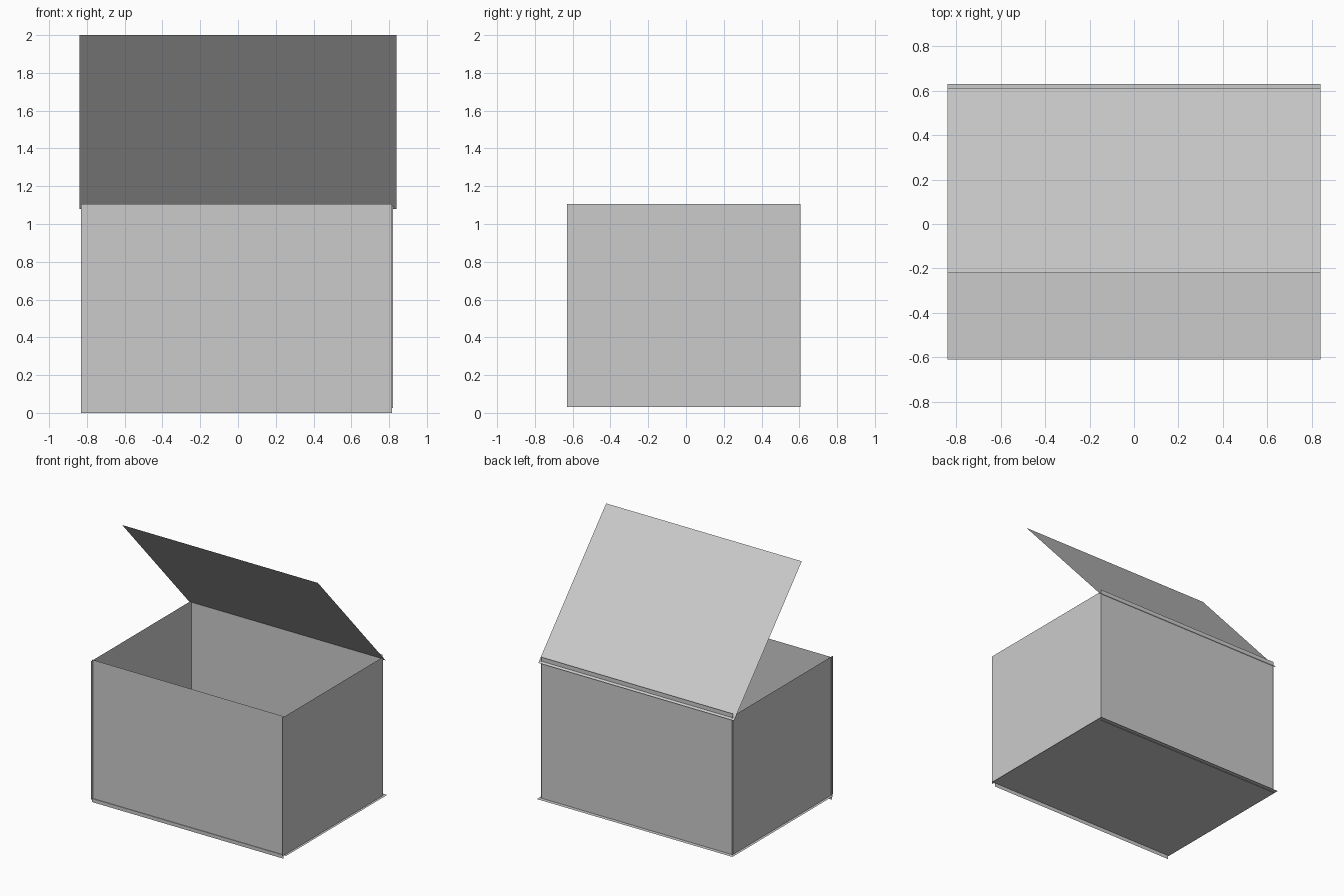
import bpy
import bmesh

if "Cube" in bpy.data.objects:
    bpy.data.objects.remove(bpy.data.objects["Cube"])

# One grey finish for all the sheet panels
grey = bpy.data.materials.new("light_grey")
grey.diffuse_color = (0.6, 0.6, 0.6, 1.0)
grey.use_nodes = True
grey.node_tree.nodes["Principled BSDF"].inputs["Base Color"].default_value = grey.diffuse_color


def panel(name, start, u, v):
    """Flat sheet spanned from a corner by two edge vectors."""
    a, b, c = ([s + i * p + j * q for s, p, q in zip(start, u, v)]
               for i, j in ((0, 0), (1, 0), (0, 1)))
    d = [p + q - s for s, p, q in zip(a, b, c)]
    bm = bmesh.new()
    bm.faces.new([bm.verts.new(co) for co in (a, b, d, c)])
    mesh = bpy.data.meshes.new(name)
    bm.to_mesh(mesh)
    bm.free()
    mesh.materials.append(grey)
    obj = bpy.data.objects.new(name, mesh)
    bpy.context.collection.objects.link(obj)


# Box floor
panel("floor", (-0.84, -0.61, 0.03), (1.68, 0, 0), (0, 1.24, 0))

# Front wall hangs slightly below the floor, back wall rises past the hinge
panel("front_wall", (-0.83, -0.605, 0.0), (1.645, 0, 0), (0, 0, 1.105))
panel("back_wall", (0.82, 0.6, 0.025), (-1.645, 0, 0), (0, 0, 1.1))

# Side walls
panel("right_wall", (0.822, -0.63, 0.03), (0, 1.235, 0), (0, 0, 1.075))
panel("left_wall", (-0.82, 0.605, 0.03), (0, -1.235, 0), (0, 0, 1.075))

# Lid leaning forward, hinged at the back
panel("open_lid", (-0.84, 0.612, 1.08), (1.68, 0, 0), (0, -0.832, 0.92))
